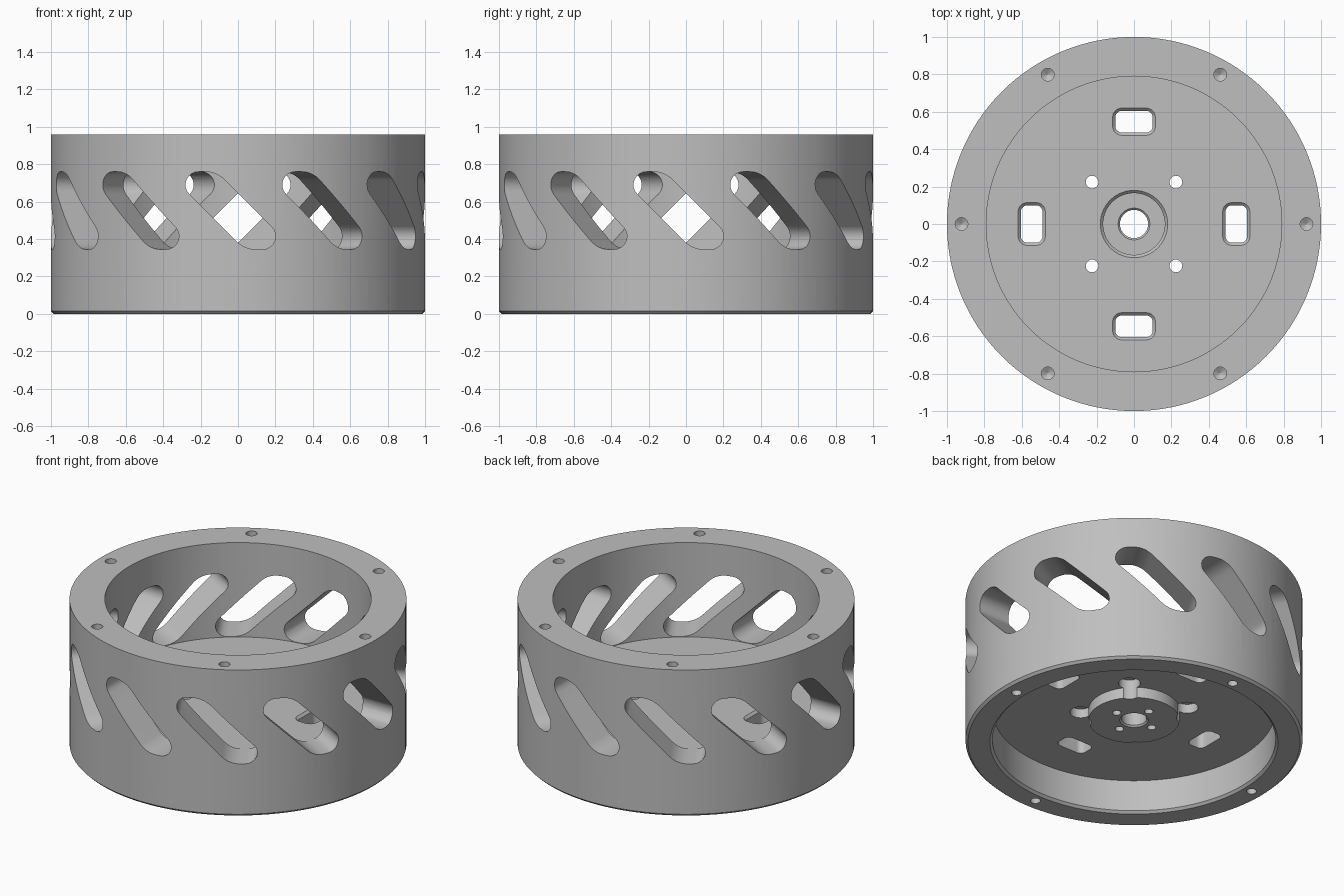
import bpy, bmesh, math
from mathutils import Matrix, Vector

cube = bpy.data.objects.get("Cube")
if cube:
    bpy.data.objects.remove(cube, do_unlink=True)

grey = bpy.data.materials.new("machined_grey")
grey.use_nodes = True
colour = (0.52, 0.52, 0.52, 1)
grey.diffuse_color = colour
grey.node_tree.nodes["Principled BSDF"].inputs["Base Color"].default_value = colour


def make_object(name, bm):
    bmesh.ops.recalc_face_normals(bm, faces=bm.faces)
    mesh = bpy.data.meshes.new(name)
    bm.to_mesh(mesh)
    bm.free()
    mesh.materials.append(grey)
    obj = bpy.data.objects.new(name, mesh)
    bpy.context.collection.objects.link(obj)
    return obj


def circle(radius, steps=24):
    return [Vector((radius * math.cos(math.tau * i / steps),
                    radius * math.sin(math.tau * i / steps))) for i in range(steps)]


def rounded(corners, radii, steps=8):
    """Outline of a counter-clockwise convex polygon with filleted corners."""
    points = []
    count = len(corners)
    for i, radius in enumerate(radii):
        corner = Vector(corners[i])
        a = (Vector(corners[i - 1]) - corner).normalized()
        b = (Vector(corners[(i + 1) % count]) - corner).normalized()
        half = a.angle(b) / 2
        centre = corner + (a + b).normalized() * radius / math.sin(half)
        start = corner + a * radius / math.tan(half) - centre
        sweep = math.pi - 2 * half
        for k in range(steps + 1):
            points.append(centre + Matrix.Rotation(sweep * k / steps, 2) @ start)
    return points


def rounded_box(w, d, radius):
    return rounded([(-w, -d), (w, -d), (w, d), (-w, d)], [radius] * 4, 5)


def loft(bm, layers, matrix):
    """Closed solid through (outline, height) layers."""
    rings = [[bm.verts.new(matrix @ Vector((p.x, p.y, h))) for p in outline]
             for outline, h in layers]
    for low, high in zip(rings, rings[1:]):
        for i in range(len(low)):
            bm.faces.new((low[i - 1], low[i], high[i], high[i - 1]))
    bm.faces.new(rings[0][::-1])
    bm.faces.new(rings[-1])


def around(bm, layers, count, base=Matrix(), start=0.0):
    """Repeat a solid around the z axis."""
    for i in range(count):
        turn = Matrix.Rotation(start + math.tau * i / count, 4, 'Z')
        loft(bm, layers, turn @ base)


# Wheel body: wall, web plate, hub boss and bearing pocket in one turned profile
FLOOR, CEILING, HUB, TOP = 0.342, 0.22, 0.15, 0.96
profile = [
    (0.085, HUB), (0.27, HUB), (0.27, CEILING), (0.84, CEILING),
    (0.84, 0.015), (0.855, 0), (0.985, 0), (1, 0.015), (1, TOP),
    (0.79, TOP), (0.79, FLOOR), (0.18, FLOOR), (0.165, FLOOR - 0.015),
    (0.165, 0.28), (0.085, 0.28), (0.075, 0.27), (0.075, HUB + 0.01),
]
SEGMENTS = 128
bm = bmesh.new()
rings = []
for s in range(SEGMENTS):
    angle = math.tau * s / SEGMENTS
    rings.append([bm.verts.new((r * math.cos(angle), r * math.sin(angle), z))
                  for r, z in profile])
for s in range(SEGMENTS):
    for j in range(len(profile)):
        bm.faces.new((rings[s - 1][j - 1], rings[s][j - 1], rings[s][j], rings[s - 1][j]))
body = make_object("wheel_body", bm)

# Slanted slots through the wall
bm = bmesh.new()
low, high, left, right = 0.345, 0.76, 0.38, 0.645
slot = rounded([(left - low, low), (right - low, low),
                (right - high, high), (left - high, high)],
               [0.15, 0.07, 0.15, 0.07])
upright = Matrix.Rotation(math.pi / 2, 4, 'X')
around(bm, [(slot, 0.73), (slot, 1.1)], 12, upright)

# Windows in the web, chamfered on the upper edge
window = rounded_box(0.058, 0.1, 0.035)
wide = rounded_box(0.073, 0.115, 0.05)
around(bm, [(window, 0.1), (window, FLOOR - 0.015), (wide, FLOOR), (wide, 0.4)],
       4, Matrix.Translation((0.547, 0, 0)))

# Counterbored bolt holes beside the hub
around(bm, [(circle(0.065), 0.1), (circle(0.065), 0.28),
            (circle(0.034), 0.28), (circle(0.034), 0.4)],
       4, Matrix.Translation((0.317, 0, 0)), math.pi / 4)

# Blind holes in the hub face, the lower rim and the upper rim
around(bm, [(circle(0.026), 0.1), (circle(0.026), 0.22)],
       4, Matrix.Translation((0.135, 0, 0)))
around(bm, [(circle(0.03), -0.1), (circle(0.03), 0.1), (circle(0.002), 0.115)],
       4, Matrix.Translation((0.91, 0, 0)))
around(bm, [(circle(0.002), 0.85), (circle(0.034), 0.87), (circle(0.034), 1.05)],
       6, Matrix.Translation((0.922, 0, 0)))
cutter = make_object("hole_cutters", bm)
cutter.hide_render = True

# Cut the holes and finish the shading
cut = body.modifiers.new("holes", 'BOOLEAN')
cut.operation = 'DIFFERENCE'
cut.solver = 'EXACT'
cut.object = cutter
bpy.ops.object.select_all(action='DESELECT')
body.select_set(True)
bpy.context.view_layer.objects.active = body
bpy.ops.object.modifier_apply(modifier=cut.name)
bpy.data.objects.remove(cutter, do_unlink=True)
bpy.ops.object.shade_smooth_by_angle(angle=math.radians(30))
